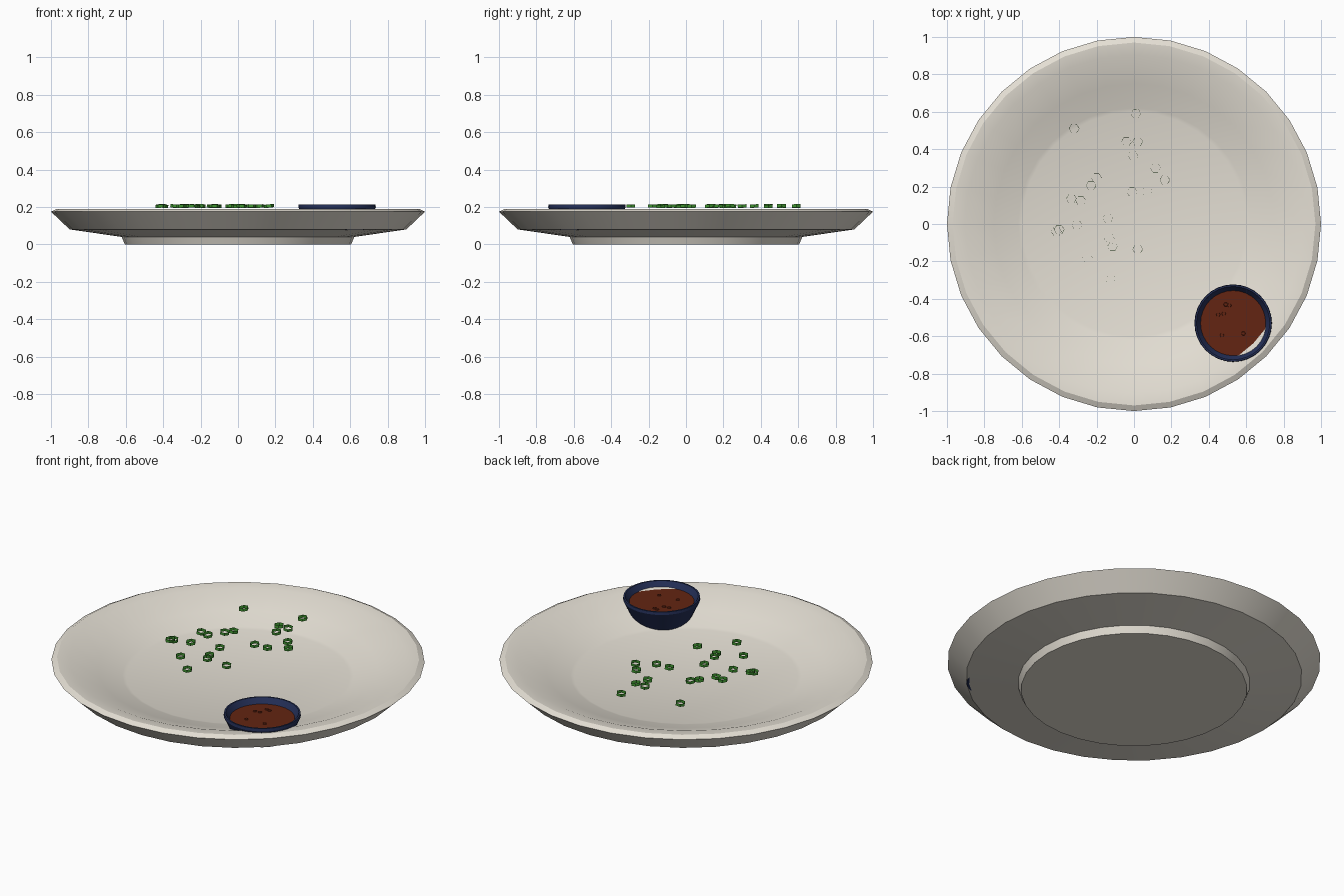
import bpy, bmesh, math, random
from mathutils import Matrix, Vector, Euler

random.seed(4)
old = bpy.data.objects.get("Cube")
if old:
    bpy.data.objects.remove(old, do_unlink=True)


def material(name, rgb):
    m = bpy.data.materials.new(name)
    m.use_nodes = True
    m.diffuse_color = (*rgb, 1)
    m.node_tree.nodes["Principled BSDF"].inputs["Base Color"].default_value = (*rgb, 1)
    return m


cream = material("cream ceramic", (0.78, 0.74, 0.66))
navy = material("navy glaze", (0.017, 0.028, 0.095))
brown = material("brown sauce", (0.125, 0.018, 0.006))
green = material("onion green", (0.05, 0.3, 0.03))


def finish(name, bm, mat, smooth=None):
    mesh = bpy.data.meshes.new(name)
    bm.to_mesh(mesh)
    bm.free()
    mesh.materials.append(mat)
    ob = bpy.data.objects.new(name, mesh)
    bpy.context.collection.objects.link(ob)
    if smooth:
        bpy.ops.object.select_all(action='DESELECT')
        ob.select_set(True)
        bpy.context.view_layer.objects.active = ob
        bpy.ops.object.shade_smooth_by_angle(angle=math.radians(smooth))
    return ob


def lathe(name, profile, mat, center=(0, 0), sides=32, smooth=30):
    """Revolve a radius/height profile and close both ends with flat caps."""
    bm = bmesh.new()
    rings = []
    for r, z in profile:
        ring = []
        for i in range(sides):
            a = math.tau * i / sides
            ring.append(bm.verts.new((center[0] + r * math.cos(a),
                                      center[1] + r * math.sin(a), z)))
        rings.append(ring)
    for low, high in zip(rings, rings[1:]):
        for i in range(sides):
            j = (i + 1) % sides
            bm.faces.new((low[i], low[j], high[j], high[i]))
    bm.faces.new(rings[0][::-1])
    bm.faces.new(rings[-1])
    return finish(name, bm, mat, smooth)


# Plate: foot, flared underside, rim and shallow well
lathe("plate", [(0.605, 0), (0.622, 0.04), (0.9, 0.08), (1, 0.175),
                (0.97, 0.19), (0.905, 0.184), (0.75, 0.126),
                (0.62, 0.088), (0.6, 0.082)], cream)

# Dipping bowl sunk into the plate wall, with its sauce
bowl = (0.53, -0.53)
lathe("dipping_bowl", [(0.15, 0.078), (0.207, 0.198), (0.205, 0.214),
                       (0.196, 0.214), (0.172, 0.178)], navy, bowl)
lathe("sauce", [(0.174, 0.18), (0.174, 0.183)], brown, bowl)

# Small bubbles on the sauce
spots = [(0.49, -0.43), (0.51, -0.435), (0.45, -0.485),
         (0.48, -0.48), (0.47, -0.595), (0.585, -0.585)]
for spot in spots:
    lathe("sauce_bubble", [(0.012, 0.182), (0.01, 0.187)], brown, spot, 6, None)

# Chopped onion: open six-sided tubes
slices = [(-.32, .51), (.01, .59), (-.04, .44), (.02, .44), (-.005, .365),
          (.115, .3), (.165, .235), (-.2, .245), (-.23, .205), (-.01, .17),
          (.07, .175), (-.335, .135), (-.285, .125), (-.14, .03),
          (-.305, -.005), (-.415, -.04), (-.4, -.03), (-.13, -.08),
          (-.115, -.12), (.02, -.135), (-.25, -.18), (-.125, -.295)]
bm = bmesh.new()
for x, y in slices:
    tilt = Euler((random.uniform(-.1, .1), random.uniform(-.1, .1), math.pi / 6))
    place = (Matrix.Translation(Vector((x, y, 0.205)))
             @ tilt.to_matrix().to_4x4())
    bmesh.ops.create_cone(bm, cap_ends=False, segments=6, radius1=0.027,
                          radius2=0.027, depth=0.017, matrix=place)
finish("onion_slices", bm, green)
